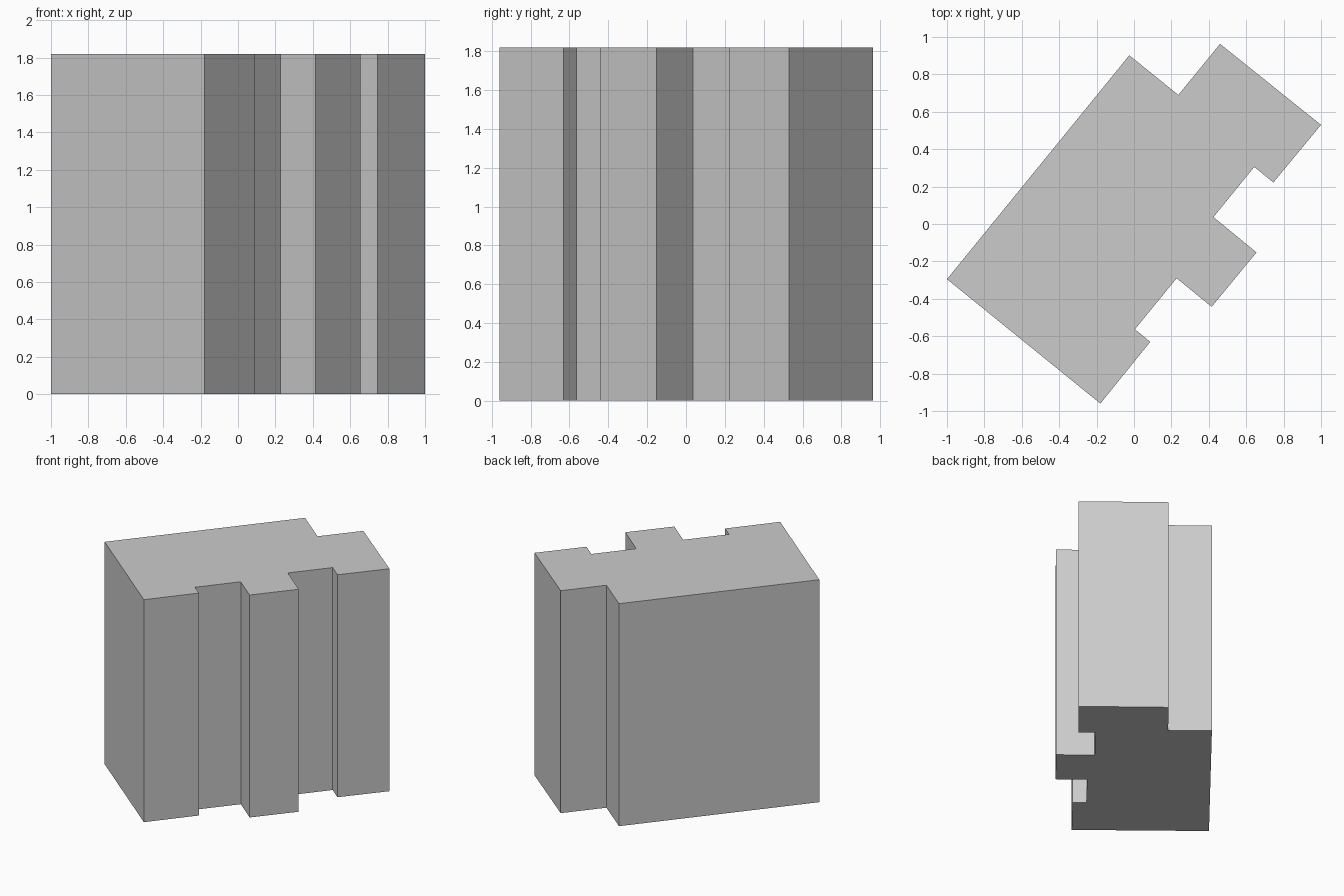
import bpy
import bmesh

cube = bpy.data.objects.get("Cube")
if cube:
    bpy.data.objects.remove(cube, do_unlink=True)

HEIGHT = 1.82

# Footprint of the block, counter-clockwise from the left corner
FOOTPRINT = [
    (-1.0, -0.295), (-0.18, -0.96),                    # end wall
    (0.087, -0.63), (0.005, -0.563),                   # small step
    (0.228, -0.29), (0.415, -0.443),                   # projecting bay
    (0.655, -0.152), (0.425, 0.037),
    (0.643, 0.305), (0.745, 0.222),                    # wing
    (1.0, 0.53), (0.46, 0.963),
    (0.237, 0.69), (-0.025, 0.902),                    # rear notch
]


def make_material(name, color):
    mat = bpy.data.materials.new(name)
    mat.use_nodes = True
    mat.diffuse_color = color
    mat.node_tree.nodes["Principled BSDF"].inputs["Base Color"].default_value = color
    return mat


def extrude_outline(name, outline, height, mat):
    bm = bmesh.new()
    base = bm.faces.new([bm.verts.new((x, y, 0)) for x, y in outline])
    walls = bmesh.ops.extrude_face_region(bm, geom=[base], use_keep_orig=True)
    top = [v for v in walls["geom"] if isinstance(v, bmesh.types.BMVert)]
    bmesh.ops.translate(bm, verts=top, vec=(0, 0, height))
    bmesh.ops.recalc_face_normals(bm, faces=bm.faces)
    mesh = bpy.data.meshes.new(name)
    bm.to_mesh(mesh)
    bm.free()
    mesh.materials.append(mat)
    obj = bpy.data.objects.new(name, mesh)
    bpy.context.collection.objects.link(obj)
    return obj


# Building block with flat roof and closed base
grey = make_material("light_grey", (0.6, 0.6, 0.6, 1))
extrude_outline("building_block", FOOTPRINT, HEIGHT, grey)
